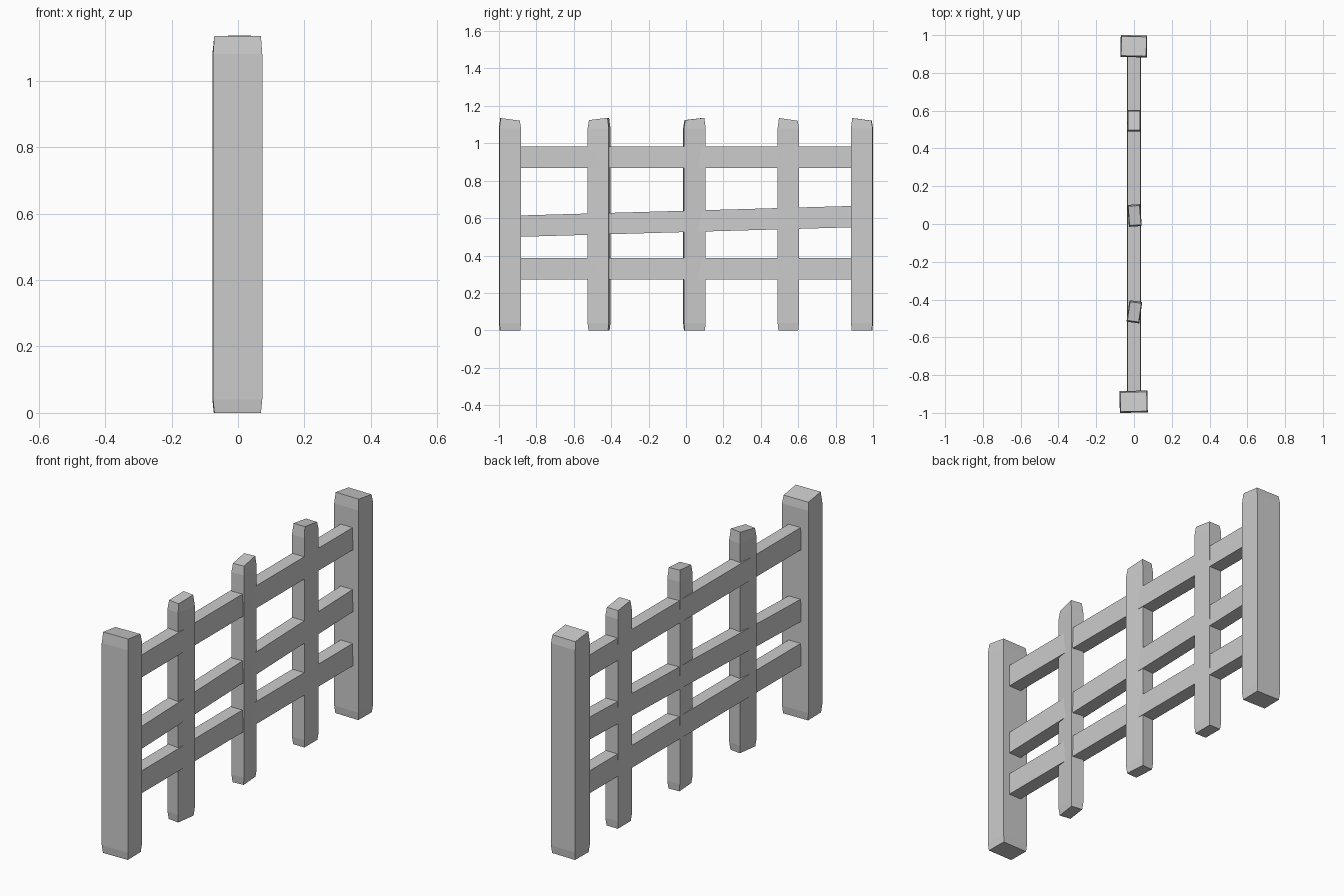
import bpy, bmesh, math
from mathutils import Matrix, Vector

if "Cube" in bpy.data.objects:
    bpy.data.objects.remove(bpy.data.objects["Cube"])


def loft(name, rings, matrix):
    """Closed flat-faced solid through a list of four-point rings."""
    bm = bmesh.new()
    loops = [[bm.verts.new(p) for p in ring] for ring in rings]
    for a, b in zip(loops, loops[1:]):
        for i in range(4):
            j = (i + 1) % 4
            bm.faces.new((a[i], a[j], b[j], b[i]))
    bm.faces.new(loops[0][::-1])
    bm.faces.new(loops[-1])
    bmesh.ops.recalc_face_normals(bm, faces=bm.faces)
    mesh = bpy.data.meshes.new(name)
    bm.to_mesh(mesh)
    bm.free()
    obj = bpy.data.objects.new(name, mesh)
    obj.matrix_world = matrix
    bpy.context.collection.objects.link(obj)
    return obj


def ring(hx, hy, z, slope=0.0):
    return [(sx * hx, sy * hy, z + sy * slope)
            for sx, sy in ((-1, -1), (1, -1), (1, 1), (-1, 1))]


def upright(name, x, y, hx, hy, top, slope, turn):
    """Hewn post: slightly narrowed foot and head, sloping top."""
    rings = [ring(hx - 0.004, hy - 0.004, 0),
             ring(hx, hy, 0.04),
             ring(hx, hy, 1.08),
             ring(hx - 0.004, hy - 0.007, top, slope)]
    loft(name, rings, Matrix.Translation((x, y, 0)) @
         Matrix.Rotation(math.radians(turn), 4, 'Z'))


def rail(name, z_start, z_end, half_height=0.057):
    """Plank running along y between the end posts."""
    rings = []
    for y, z in ((-0.89, z_start), (0.89, z_end)):
        rings.append([(sx * (0.036 if sz < 0 else 0.034), y, z + sz * half_height)
                      for sx, sz in ((-1, -1), (1, -1), (1, 1), (-1, 1))])
    loft(name, rings, Matrix.Identity(4))


# End posts
upright("end_post_near", -0.002, -0.941, 0.074, 0.058, 1.128, -0.007, 1)
upright("end_post_far", -0.001, 0.941, 0.070, 0.058, 1.128, -0.007, -1)

# Pickets
upright("picket_near", 0.002, -0.465, 0.034, 0.057, 1.130, 0.006, -8)
upright("picket_middle", 0.003, 0.045, 0.034, 0.058, 1.130, 0.006, 4)
upright("picket_far", 0.0, 0.547, 0.036, 0.057, 1.128, -0.007, 0)

# Rails, the middle one tilted
rail("top_rail", 0.926, 0.926)
rail("middle_rail", 0.557, 0.608)
rail("bottom_rail", 0.330, 0.330)
